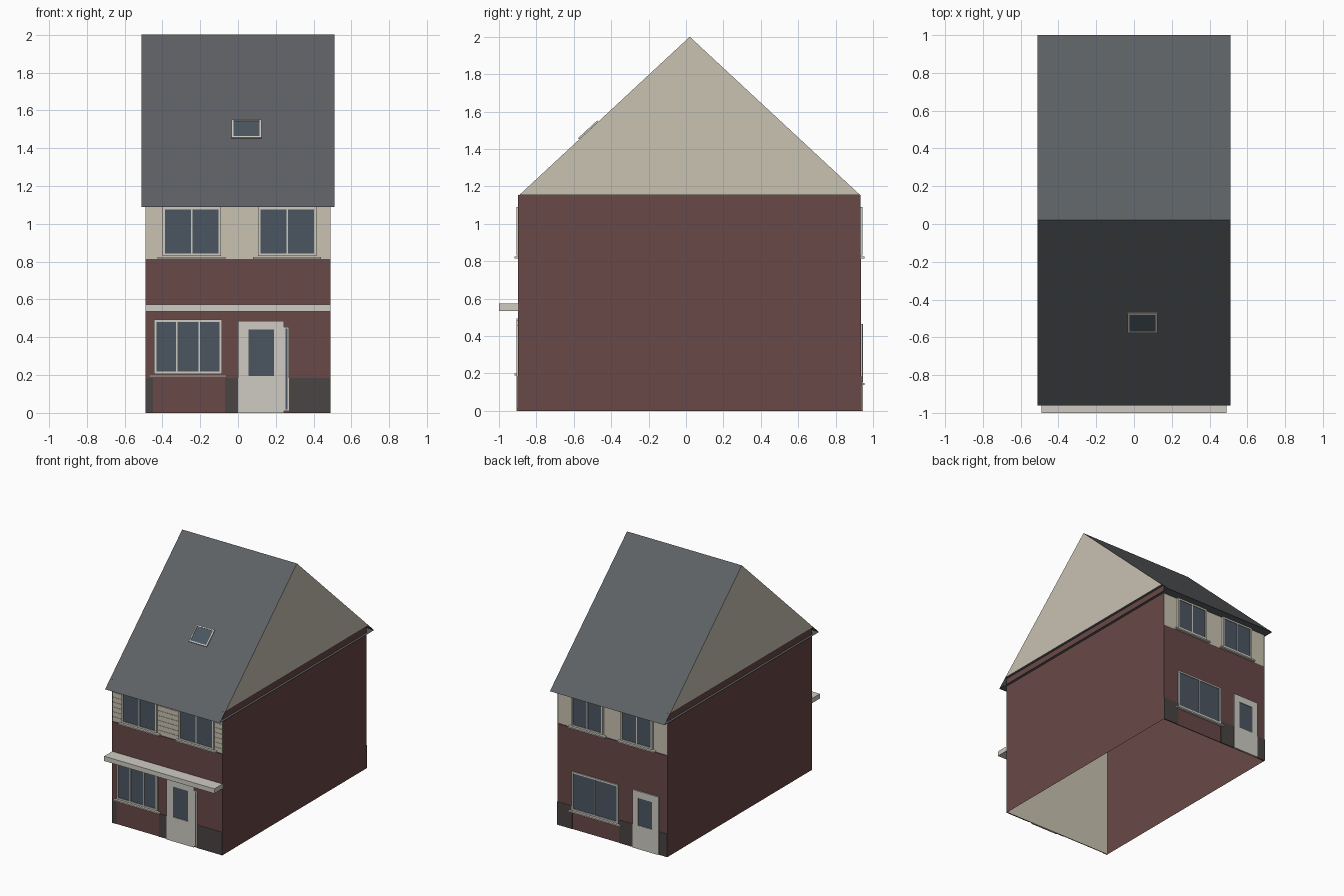
import bpy, bmesh, math
from mathutils import Matrix

if "Cube" in bpy.data.objects:
    bpy.data.objects.remove(bpy.data.objects["Cube"])


def material(name, rgb):
    m = bpy.data.materials.new(name)
    m.diffuse_color = (*rgb, 1)
    m.use_nodes = True
    m.node_tree.nodes["Principled BSDF"].inputs["Base Color"].default_value = m.diffuse_color
    return m


BRICK = material("brick", (0.138, 0.065, 0.061))
CREAM = material("cream", (0.58, 0.54, 0.44))
WHITE = material("white", (0.62, 0.60, 0.54))
GLASS = material("glass", (0.070, 0.093, 0.120))
SLATE = material("slate", (0.112, 0.120, 0.127))
DARK = material("dark_plinth", (0.070, 0.058, 0.058))

FRONT, BACK = -0.89, 0.928      # wall planes
HW, RW = 0.49, 0.51             # half widths of walls and roof
RIDGE_Y, RIDGE_Z = 0.02, 2.0
EAVE_Z, GABLE_Z = 1.09, 1.155
EAVE_F, EAVE_B = -0.96, 1.0


def finish(name, bm, mat):
    me = bpy.data.meshes.new(name)
    bm.to_mesh(me)
    bm.free()
    me.materials.append(mat)
    ob = bpy.data.objects.new(name, me)
    bpy.context.collection.objects.link(ob)
    return ob


def boxes(name, mat, *dims):
    """One object from boxes given as x0, x1, y0, y1, z0, z1."""
    bm = bmesh.new()
    for x0, x1, y0, y1, z0, z1 in dims:
        mx = Matrix.Translation(((x0 + x1) / 2, (y0 + y1) / 2, (z0 + z1) / 2))
        mx = mx @ Matrix.Diagonal((x1 - x0, abs(y1 - y0), z1 - z0, 1))
        bmesh.ops.create_cube(bm, size=1, matrix=mx)
    return finish(name, bm, mat)


def sheet(name, mat, *polys):
    bm = bmesh.new()
    for poly in polys:
        bm.faces.new([bm.verts.new(p) for p in poly])
    return finish(name, bm, mat)


def panels(name, mat, side, out, *rects):
    """Flat panels on the front (-1) or back (1) wall, standing out by a depth."""
    y = FRONT if side < 0 else BACK
    return boxes(name, mat, *[(x0, x1, y + side * 0.001, y + side * out, z0, z1)
                              for x0, x1, z0, z1 in rects])


def window(name, side, x0, x1, z0, z1, panes, sill=True, t=0.013):
    panels(name + "_glass", GLASS, side, 0.011, (x0 + t / 2, x1 - t / 2, z0 + t / 2, z1 - t / 2))
    bars = [(x0, x1, z0, z0 + t), (x0, x1, z1 - t, z1),
            (x0, x0 + t, z0 + t, z1 - t), (x1 - t, x1, z0 + t, z1 - t)]
    for i in range(1, panes):
        x = x0 + (x1 - x0) * i / panes
        bars.append((x - 0.004, x + 0.004, z0 + t, z1 - t))
    panels(name + "_frame", WHITE, side, 0.016, *bars)
    if sill:
        panels(name + "_sill", WHITE, side, 0.026, (x0 - 0.025, x1 + 0.025, z0 - 0.016, z0 - 0.005))


def door(name, side, x0, x1, top, glass):
    gx0, gx1, gz0, gz1 = glass
    panels(name + "_leaf", WHITE, side, 0.017,
           (x0, gx0, 0, top), (gx1, x1, 0, top), (gx0, gx1, 0, gz0), (gx0, gx1, gz1, top))
    panels(name + "_glass", GLASS, side, 0.013, glass)


# Wall shell, open underneath
for label, x in (("left", -HW), ("right", HW)):
    sheet(label + "_wall", BRICK, [(x, FRONT - 0.007, 0), (x, BACK + 0.004, 0),
                                   (x, BACK + 0.004, GABLE_Z), (x, FRONT - 0.007, GABLE_Z)])
for label, y in (("front", FRONT), ("back", BACK)):
    sheet(label + "_wall", CREAM, [(-HW, y, 0), (HW, y, 0), (HW, y, EAVE_Z), (-HW, y, EAVE_Z)])

# Brick facing on both ends
for label, side in (("front", -1), ("back", 1)):
    panels(label + "_brick", BRICK, side, 0.007, (-HW, HW, 0, 0.813))

# Roof slopes, soffit and gables
sheet("roof", SLATE,
      [(-RW, EAVE_F, EAVE_Z), (RW, EAVE_F, EAVE_Z), (RW, RIDGE_Y, RIDGE_Z), (-RW, RIDGE_Y, RIDGE_Z)],
      [(RW, EAVE_B, EAVE_Z), (-RW, EAVE_B, EAVE_Z), (-RW, RIDGE_Y, RIDGE_Z), (RW, RIDGE_Y, RIDGE_Z)])
sheet("soffit", SLATE,
      [(-RW, EAVE_F, EAVE_Z), (-RW, EAVE_B, EAVE_Z), (RW, EAVE_B, EAVE_Z), (RW, EAVE_F, EAVE_Z)])
sheet("roof_base", SLATE,
      [(-RW, FRONT, GABLE_Z), (-RW, 0.93, GABLE_Z), (RW, 0.93, GABLE_Z), (RW, FRONT, GABLE_Z)])
for label, x in (("left", -RW), ("right", RW)):
    sheet(label + "_gable", CREAM, [(x, FRONT, GABLE_Z), (x, 0.93, GABLE_Z), (x, RIDGE_Y, RIDGE_Z)])

# Cladding boards on the front upper storey
boards = [(-HW, HW, 0.816 + i * 0.039, 0.852 + i * 0.039) for i in range(7)]
panels("cladding", CREAM, -1, 0.004, *boards)

# Front openings
window("front_upper_left", -1, -0.40, -0.09, 0.83, 1.09, 2)
window("front_upper_right", -1, 0.105, 0.415, 0.83, 1.09, 2)
window("front_lower", -1, -0.445, -0.085, 0.205, 0.495, 3)
door("front_door", -1, 0, 0.242, 0.487, (0.055, 0.19, 0.195, 0.44))
window("side_light", -1, 0.242, 0.27, 0.01, 0.455, 1, False, 0.008)

# Canopy across the front
boxes("canopy", WHITE, (-HW, HW, -1.0, FRONT - 0.004, 0.535, 0.573))

# Back openings
window("back_upper_a", 1, 0.08, 0.36, 0.83, 1.09, 2)
window("back_upper_b", 1, -0.36, -0.08, 0.83, 1.09, 2)
window("back_lower", 1, -0.055, 0.355, 0.155, 0.465, 2)
door("back_door", 1, -0.415, -0.187, 0.465, (-0.36, -0.235, 0.19, 0.41))

# Dark plinth sections
panels("front_plinth", DARK, -1, 0.010, (-HW, -0.45, 0, 0.185), (-0.07, 0, 0, 0.185), (0.27, HW, 0, 0.185))
panels("back_plinth", DARK, 1, 0.010, (0.355, HW, 0, 0.185), (-0.187, -0.06, 0, 0.185), (-HW, -0.415, 0, 0.185))

# Skylight lying on the front slope
angle = math.atan2(RIDGE_Z - EAVE_Z, RIDGE_Y - EAVE_F)
sky_y = -0.52
sky_z = RIDGE_Z - (RIDGE_Y - sky_y) * math.tan(angle)
w, h, t = 0.08, 0.07, 0.01
parts = [boxes("skylight_frame", WHITE, (-w, w, -h, -h + t, 0.001, 0.009), (-w, w, h - t, h, 0.001, 0.009),
               (-w, -w + t, -h + t, h - t, 0.001, 0.009), (w - t, w, -h + t, h - t, 0.001, 0.009)),
         boxes("skylight_glass", GLASS, (-w + t, w - t, -h + t, h - t, 0.001, 0.006))]
for ob in parts:
    ob.location = (0.045, sky_y, sky_z)
    ob.rotation_euler = (angle, 0, 0)
